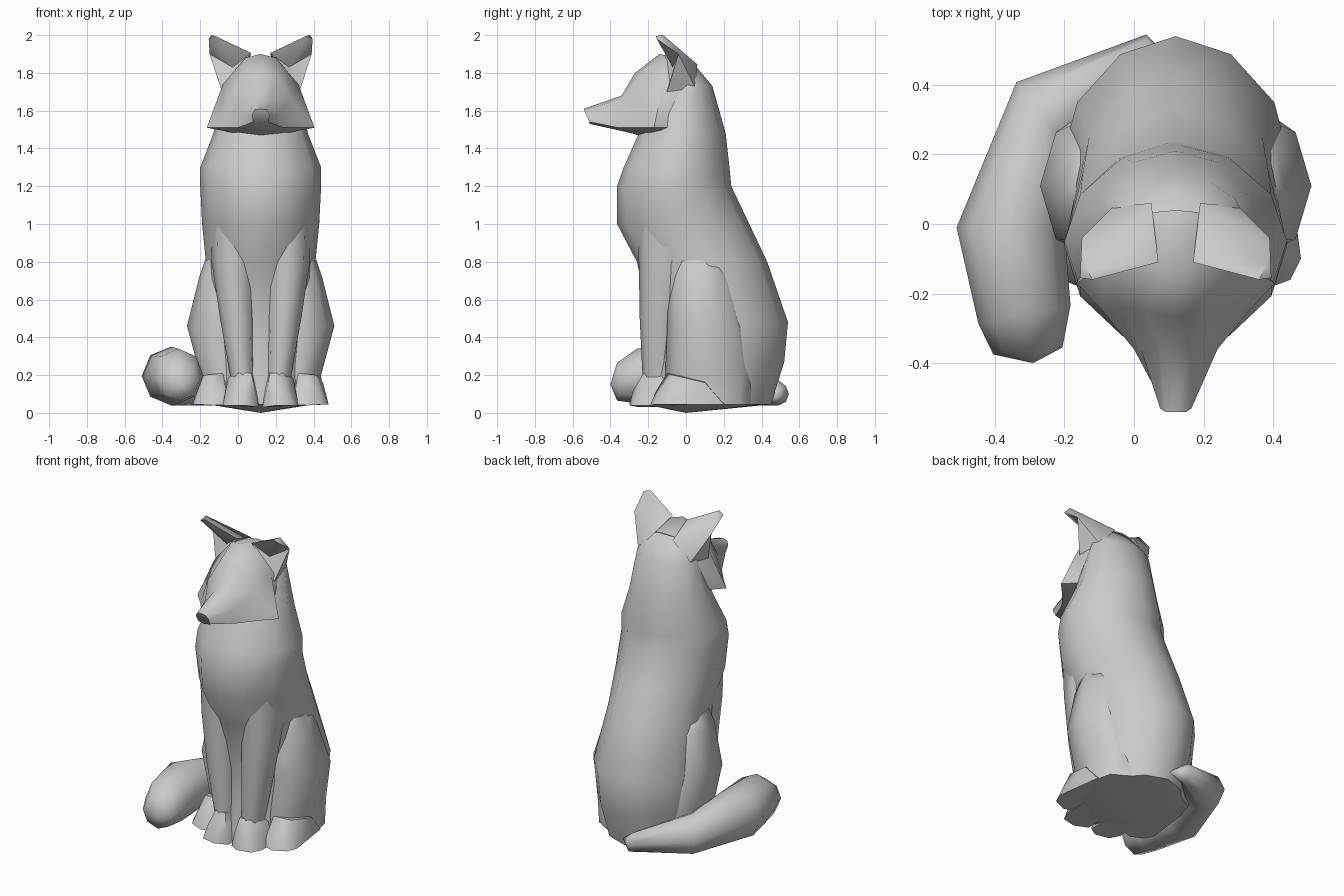
import bpy, bmesh, math
from mathutils import Vector

if "Cube" in bpy.data.objects:
    bpy.data.objects.remove(bpy.data.objects["Cube"])

CX = 0.12  # body axis; the tail takes up the other side


def finish(name, bm, angle=60):
    bmesh.ops.remove_doubles(bm, verts=bm.verts, dist=0.0005)
    bmesh.ops.recalc_face_normals(bm, faces=bm.faces)
    me = bpy.data.meshes.new(name)
    bm.to_mesh(me)
    bm.free()
    ob = bpy.data.objects.new(name, me)
    bpy.context.collection.objects.link(ob)
    bpy.ops.object.select_all(action='DESELECT')
    ob.select_set(True)
    bpy.context.view_layer.objects.active = ob
    bpy.ops.object.shade_smooth_by_angle(angle=math.radians(angle))
    return ob


def loft(name, rings, start=None, end=None, angle=60):
    """Skin closed rings; ends are capped flat or drawn to a point."""
    bm = bmesh.new()
    rows = [[bm.verts.new(p) for p in r] for r in rings]
    n = len(rows[0])
    for a, b in zip(rows, rows[1:]):
        for i in range(n):
            j = (i + 1) % n
            bm.faces.new((a[i], a[j], b[j], b[i]))
    for row, tip in ((rows[0], start), (rows[-1], end)):
        if tip:
            t = bm.verts.new(tip)
            for i in range(n):
                bm.faces.new((row[i], row[(i + 1) % n], t))
        else:
            bm.faces.new(row)
    return finish(name, bm, angle)


def oval(z, x0, x1, y0, y1, n=12, s=1, power=0.9):
    """Horizontal ring filling x0..x1, y0..y1 measured from the body axis."""
    cx, cy, rx, ry = (x0 + x1) / 2, (y0 + y1) / 2, (x1 - x0) / 2, (y1 - y0) / 2
    pw = lambda v: math.copysign(abs(v) ** power, v)
    return [(CX + s * (cx + rx * pw(math.cos(2 * math.pi * i / n))),
             cy + ry * pw(math.sin(2 * math.pi * i / n)), z) for i in range(n)]


def hull(name, pts, s, angle=50):
    bm = bmesh.new()
    for x, y, z in pts:
        bm.verts.new((CX + s * x, y, z))
    res = bmesh.ops.convex_hull(bm, input=bm.verts)
    junk = [v for v in res["geom_interior"] if isinstance(v, bmesh.types.BMVert)]
    bmesh.ops.delete(bm, geom=junk, context='VERTS')
    return finish(name, bm, angle)


# Body and neck: (z, half width, front y, back y)
body = [(0.045, 0.28, -0.22, 0.45), (0.27, 0.31, -0.19, 0.52),
        (0.48, 0.33, -0.19, 0.54), (0.80, 0.29, -0.26, 0.43),
        (1.00, 0.31, -0.365, 0.335), (1.20, 0.32, -0.365, 0.24),
        (1.30, 0.32, -0.33, 0.23), (1.48, 0.25, -0.25, 0.21),
        (1.73, 0.20, -0.12, 0.14), (1.85, 0.12, -0.10, 0.04)]
loft("body", [oval(z, -w, w, f, b, power=1.06) for z, w, f, b in body],
     start=(CX, 0, 0))

# Head: half sections from top centre to chin, mirrored
half = [
    [(0, -.54, 1.61), (.03, -.54, 1.605), (.045, -.53, 1.58), (.04, -.51, 1.54), (0, -.51, 1.53)],
    [(0, -.34, 1.68), (.05, -.34, 1.66), (.10, -.36, 1.59), (.12, -.36, 1.51), (0, -.33, 1.49)],
    [(0, -.27, 1.80), (.09, -.25, 1.78), (.16, -.24, 1.67), (.21, -.25, 1.51), (0, -.27, 1.475)],
    [(0, -.14, 1.90), (.08, -.12, 1.88), (.20, -.12, 1.74), (.285, -.17, 1.51), (0, -.20, 1.455)],
    [(0, .04, 1.86), (.10, .03, 1.85), (.18, .02, 1.74), (.20, -.08, 1.51), (0, -.05, 1.46)],
]
rings = [[(CX + x, y, z) for x, y, z in h] +
         [(CX - x, y, z) for x, y, z in h[-2:0:-1]] for h in half]
loft("head", rings, angle=55)

for s, side in ((1, "right"), (-1, "left")):
    # Ear leaning forward, with a hollow front
    ear = [(.05, -.11, 1.905), (.24, -.16, 1.995), (.275, -.155, 1.98), (.27, -.04, 1.90),
           (.205, -.10, 1.70), (.18, .05, 1.72), (.07, .06, 1.845), (.15, -.07, 1.83),
           (.26, -.12, 2.0)]
    bm = bmesh.new()
    v = [bm.verts.new((CX + s * x, y, z)) for x, y, z in ear]
    for f in ((0, 1, 7), (1, 2, 7), (2, 3, 7), (3, 4, 7), (4, 0, 7), (1, 8, 2),
              (0, 6, 8, 1), (6, 5, 3), (6, 3, 8), (8, 3, 2), (5, 4, 3), (0, 4, 5, 6)):
        bm.faces.new([v[i] for i in f])
    finish("ear_" + side, bm)

    # Front leg flowing up into the chest
    leg = [(0.19, .03, .16, -.23, -.04), (0.50, .03, .215, -.245, -.02),
           (0.80, .02, .26, -.25, .04), (1.15, .02, .27, -.27, .12)]
    loft("front_leg_" + side, [oval(z, a, b, c, d, 8, s) for z, a, b, c, d in leg])
    hull("front_paw_" + side,
         [(.01, -.25, .03), (.08, -.30, .04), (.17, -.28, .04),
          (.20, -.22, .04), (.03, -.25, .12), (.09, -.28, .12), (.16, -.25, .11),
          (.05, -.225, .21), (.12, -.225, .21), (.17, -.10, .20), (.03, -.10, .20),
          (.20, -.05, .04), (.02, -.05, .03)], s)

    # Haunch and hind paw
    haunch = [(0.045, .05, .33, -.10, .34), (0.20, .05, .32, -.11, .37),
              (0.46, .05, .39, -.10, .32), (0.72, .05, .325, -.09, .25),
              (0.81, .05, .295, -.05, .18)]
    loft("haunch_" + side, [oval(z, a, b, c, d, 8, s) for z, a, b, c, d in haunch])
    hull("hind_paw_" + side,
         [(.17, -.17, .045), (.25, -.19, .04), (.33, -.16, .045), (.36, -.10, .045),
          (.20, -.16, .11), (.31, -.14, .11), (.20, -.10, .21), (.30, -.07, .20),
          (.33, .10, .16), (.17, .10, .2), (.17, .25, .045), (.32, .20, .045)], s)

# Tail curling round the left side: (centre, width radius, height radius, direction)
tail = [((.03, .49, .10), .055, .06, (-1, .1)), ((-.26, .31, .165), .125, .125, (-.75, -.6)),
        ((-.355, -.01, .195), .155, .155, (0, -1)), ((-.315, -.26, .195), .135, .145, (.2, -1)),
        ((-.305, -.365, .165), .10, .10, (.1, -1))]
rings = []
for c, w, h, d in tail:
    across = Vector((d[1], -d[0], 0)).normalized()
    rings.append([Vector(c) + across * (w * math.cos(k * math.pi / 4))
                  + Vector((0, 0, h * math.sin(k * math.pi / 4))) for k in range(8)])
loft("tail", rings, start=(.12, .46, .09), end=(-.29, -.40, .15))
